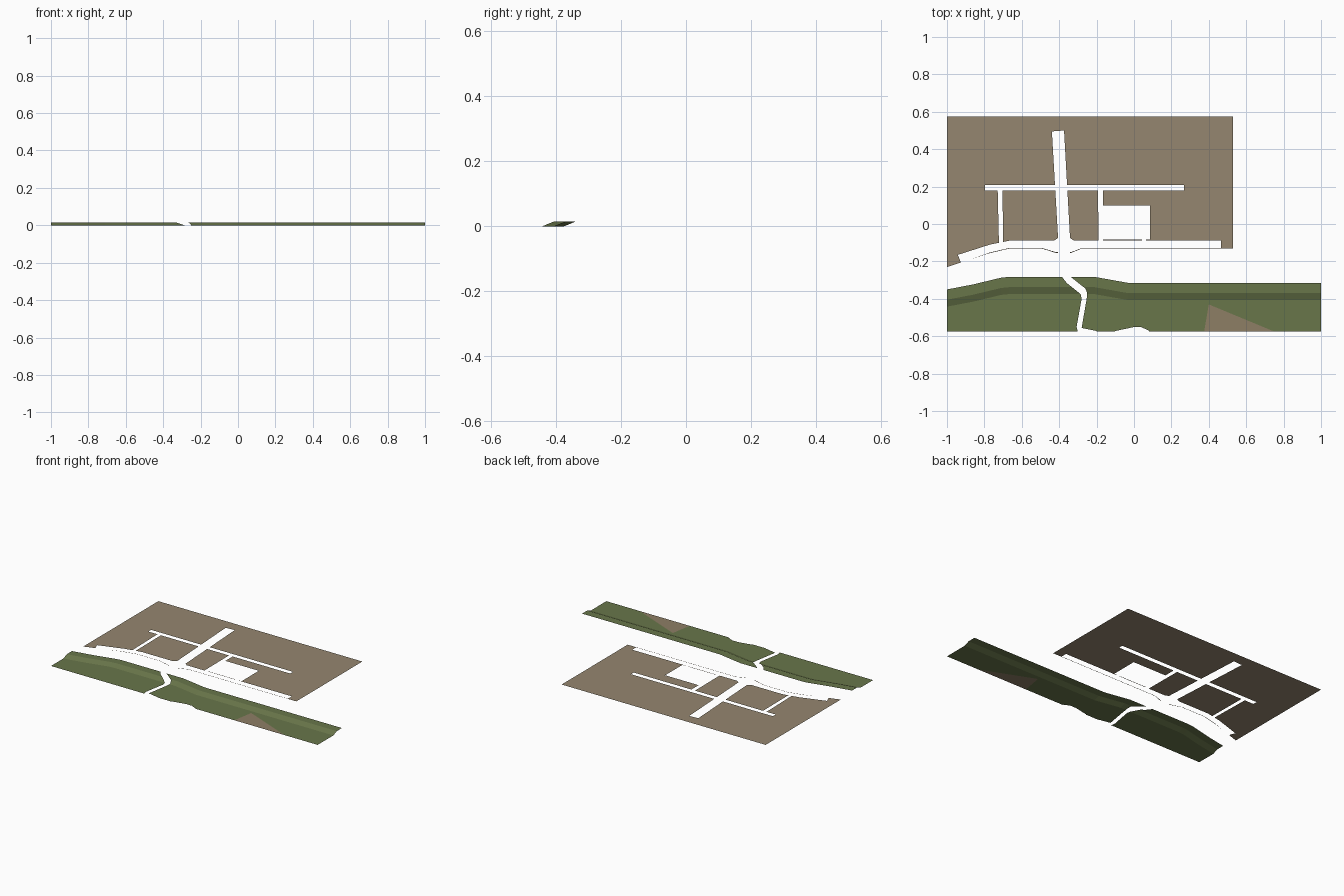
import bpy, bmesh
from mathutils import Vector
from mathutils.geometry import delaunay_2d_cdt

if "Cube" in bpy.data.objects:
    bpy.data.objects.remove(bpy.data.objects["Cube"])


def material(name, rgb):
    m = bpy.data.materials.new(name)
    m.diffuse_color = (*rgb, 1)
    m.use_nodes = True
    m.node_tree.nodes["Principled BSDF"].inputs["Base Color"].default_value = m.diffuse_color
    return m


def inside(p, poly):
    hit = False
    for (x1, y1), (x2, y2) in zip(poly, poly[1:] + poly[:1]):
        if (y1 > p[1]) != (y2 > p[1]) and p[0] < x1 + (p[1] - y1) * (x2 - x1) / (y2 - y1):
            hit = not hit
    return hit


def sheet(name, outline, holes, mat, creases=(), height=lambda x, y: 0.0):
    """Thin ground surface: outline minus holes, with crease lines for level changes."""
    pts, edges = [], []
    for poly, closed in [(p, True) for p in [outline, *holes]] + [(c, False) for c in creases]:
        n = len(pts)
        pts += [Vector(p) for p in poly]
        edges += [(n + i, n + i + 1) for i in range(len(poly) - 1)]
        if closed:
            edges.append((n + len(poly) - 1, n))
    verts, _, faces, *_ = delaunay_2d_cdt(pts, edges, [], 0, 1e-5)
    bm = bmesh.new()
    bv = [bm.verts.new((v.x, v.y, height(v.x, v.y))) for v in verts]
    for f in faces:
        c = sum((verts[i] for i in f), Vector((0, 0))) / len(f)
        if inside(c, outline) and not any(inside(c, h) for h in holes):
            face = bm.faces.new([bv[i] for i in f])
            face.normal_update()
            if face.normal.z < 0:
                face.normal_flip()
    bmesh.ops.delete(bm, geom=[v for v in bm.verts if not v.link_faces], context='VERTS')
    me = bpy.data.meshes.new(name)
    bm.to_mesh(me)
    bm.free()
    me.materials.append(mat)
    ob = bpy.data.objects.new(name, me)
    bpy.context.collection.objects.link(ob)
    return ob


def rect(x0, x1, y0, y1):
    return [(x0, y0), (x1, y0), (x1, y1), (x0, y1)]


earth = material("earth", (0.30, 0.24, 0.16))
grass = material("grass", (0.14, 0.18, 0.068))
soil = material("soil", (0.27, 0.21, 0.13))

# town ground with street openings
town = [(-1, 0.575), (0.53, 0.575), (0.53, -0.132), (-0.28, -0.132), (-0.335, -0.154),
        (-0.42, -0.154), (-0.49, -0.132), (-0.67, -0.132), (-0.78, -0.158), (-1, -0.23)]
main_street = [(0.465, -0.088), (0.465, -0.129), (-0.28, -0.129), (-0.335, -0.15),
               (-0.42, -0.15), (-0.49, -0.129), (-0.67, -0.129), (-0.77, -0.152),
               (-0.925, -0.207), (-0.942, -0.165), (-0.77, -0.11), (-0.66, -0.088)]
avenue = [(-0.439, 0.495), (-0.374, 0.5), (-0.342, -0.075), (-0.32, -0.09), (-0.342, -0.13),
          (-0.342, -0.17), (-0.406, -0.17), (-0.406, -0.13), (-0.43, -0.09), (-0.406, -0.075)]
back_street = rect(-0.797, 0.267, 0.178, 0.208)
west_lane = [(-0.729, 0.19), (-0.703, 0.19), (-0.70, -0.1), (-0.722, -0.11)]
square_lane = [(-0.192, 0.19), (-0.165, 0.19), (-0.165, -0.1), (-0.19, -0.1)]
square = rect(-0.165, 0.086, -0.084, 0.10)
square_gate = rect(0.043, 0.064, -0.1, -0.07)
sheet("town_ground", town,
      [main_street, avenue, back_street, west_lane, square_lane, square, square_gate], earth)

# grassy bank: upper terrace, slope, lower meadow
edge = [(-1, -0.35), (-0.86, -0.323), (-0.71, -0.287), (-0.67, -0.283), (-0.21, -0.283),
        (-0.03, -0.315), (1, -0.315)]
TOP, FOOT, RISE = 0.055, 0.092, 0.015


def bank_height(x, y):
    for (x1, y1), (x2, y2) in zip(edge, edge[1:]):
        if x1 <= x <= x2:
            depth = y1 + (y2 - y1) * (x - x1) / (x2 - x1) - y
            return RISE * min(1, max(0, (FOOT - depth) / (FOOT - TOP)))
    return 0.0


path = [(-0.395, -0.27), (-0.36, -0.315), (-0.285, -0.375), (-0.28, -0.40), (-0.307, -0.55),
        (-0.30, -0.58), (-0.2, -0.58), (-0.2, -0.572), (-0.28, -0.556), (-0.253, -0.40),
        (-0.25, -0.37), (-0.26, -0.345), (-0.342, -0.28), (-0.342, -0.27)]
pond_bite = [(-0.11, -0.58), (-0.10, -0.572), (-0.005, -0.552), (0.04, -0.552), (0.08, -0.57), (0.08, -0.58)]
patch = [(0.40, -0.43), (0.375, -0.575), (0.75, -0.575)]
sheet("grass_bank", edge + [(1, -0.575), (-1, -0.575)], [path, pond_bite, patch], grass,
      [[(x, y - d) for x, y in edge] for d in (TOP, FOOT)], bank_height)

# bare patch in the meadow
sheet("bare_patch", patch, [], soil)
